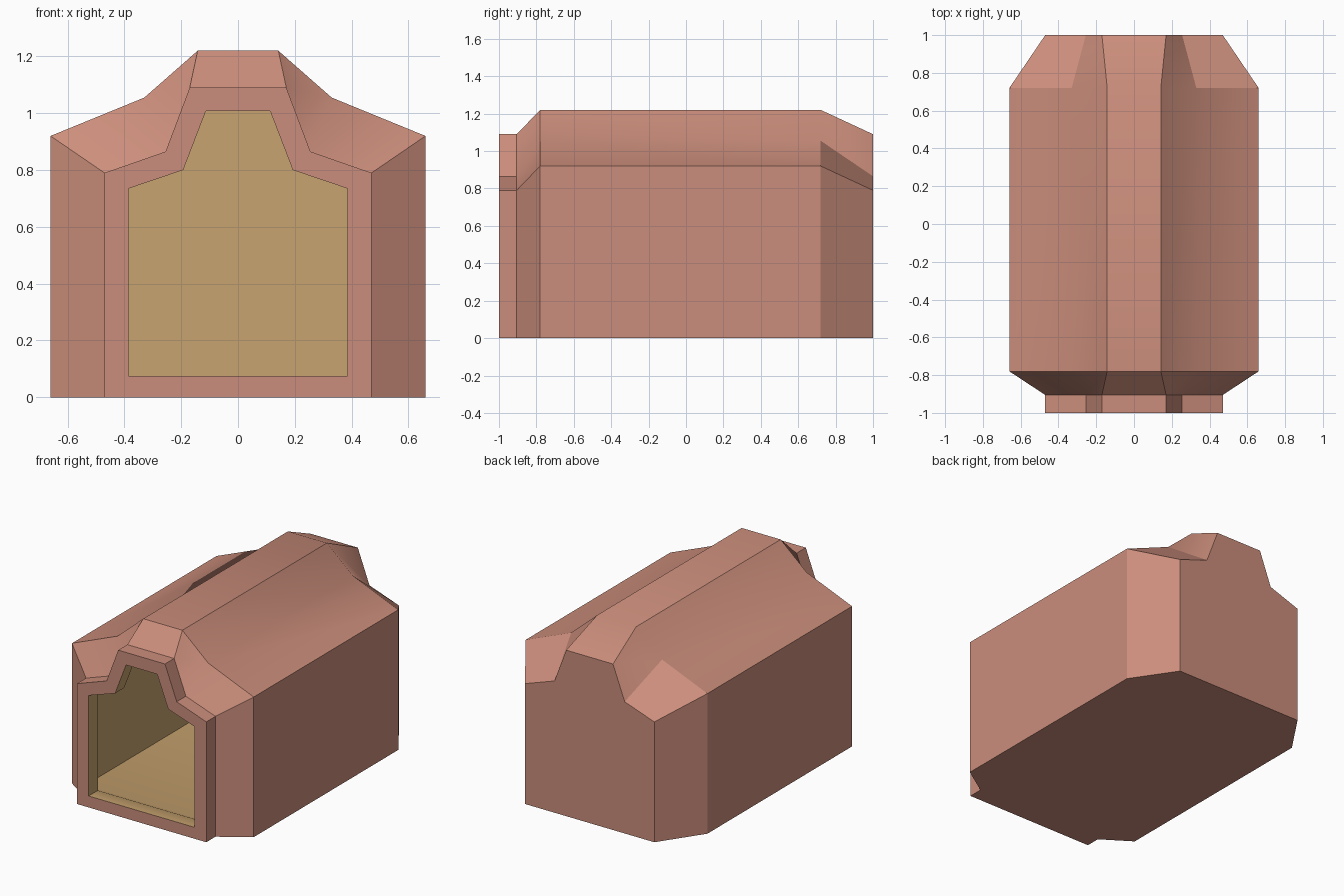
import bpy, bmesh, math

if "Cube" in bpy.data.objects:
    bpy.data.objects.remove(bpy.data.objects["Cube"])


def material(name, color):
    m = bpy.data.materials.new(name)
    m.diffuse_color = (*color, 1)
    m.use_nodes = True
    m.node_tree.nodes["Principled BSDF"].inputs["Base Color"].default_value = m.diffuse_color
    return m


def mirrored(half):
    """Full section from the right half, listed bottom to top."""
    return half + [(-x, z) for x, z in reversed(half)]


# cross-sections (x, z)
outer_small = mirrored([(0.47, 0.0), (0.47, 0.79), (0.255, 0.865), (0.17, 1.09)])
outer_big = mirrored([(0.66, 0.0), (0.66, 0.92), (0.33, 1.055), (0.142, 1.22)])
inner_small = mirrored([(0.385, 0.075), (0.385, 0.735), (0.193, 0.80), (0.113, 1.008)])
inner_big = mirrored([(0.575, 0.004), (0.575, 0.865), (0.285, 0.98), (0.105, 1.14)])
inner_back = mirrored([(0.40, 0.004), (0.40, 0.735), (0.20, 0.80), (0.113, 1.008)])

# outside from the back to the mouth, then inside back to the rear wall
stations = [
    (1.0, outer_small), (0.72, outer_big), (-0.78, outer_big),
    (-0.905, outer_small), (-1.0, outer_small),
    (-1.0, inner_small), (-0.905, inner_small), (-0.76, inner_big),
    (0.70, inner_big), (0.92, inner_back),
]
FIRST_INNER = 5

bm = bmesh.new()
rings = [[bm.verts.new((x, y, z)) for x, z in sec] for y, sec in stations]

# walls between neighbouring sections
for k, (a, b) in enumerate(zip(rings, rings[1:])):
    n = len(a)
    for i in range(n):
        j = (i + 1) % n
        f = bm.faces.new((a[i], a[j], b[j], b[i]))
        f.material_index = int(k >= FIRST_INNER)

# rear caps, outside and inside
bm.faces.new(rings[0])
bm.faces.new(rings[-1]).material_index = 1
bmesh.ops.recalc_face_normals(bm, faces=bm.faces)

mesh = bpy.data.meshes.new("hollow_shell")
bm.to_mesh(mesh)
bm.free()
mesh.materials.append(material("shell_pink", (0.60, 0.27, 0.20)))
mesh.materials.append(material("lining_tan", (0.58, 0.37, 0.16)))

shell = bpy.data.objects.new("hollow_shell", mesh)
bpy.context.collection.objects.link(shell)

# soft roof folds, crisp corners
bpy.context.view_layer.objects.active = shell
shell.select_set(True)
bpy.ops.object.shade_smooth_by_angle(angle=math.radians(30))
